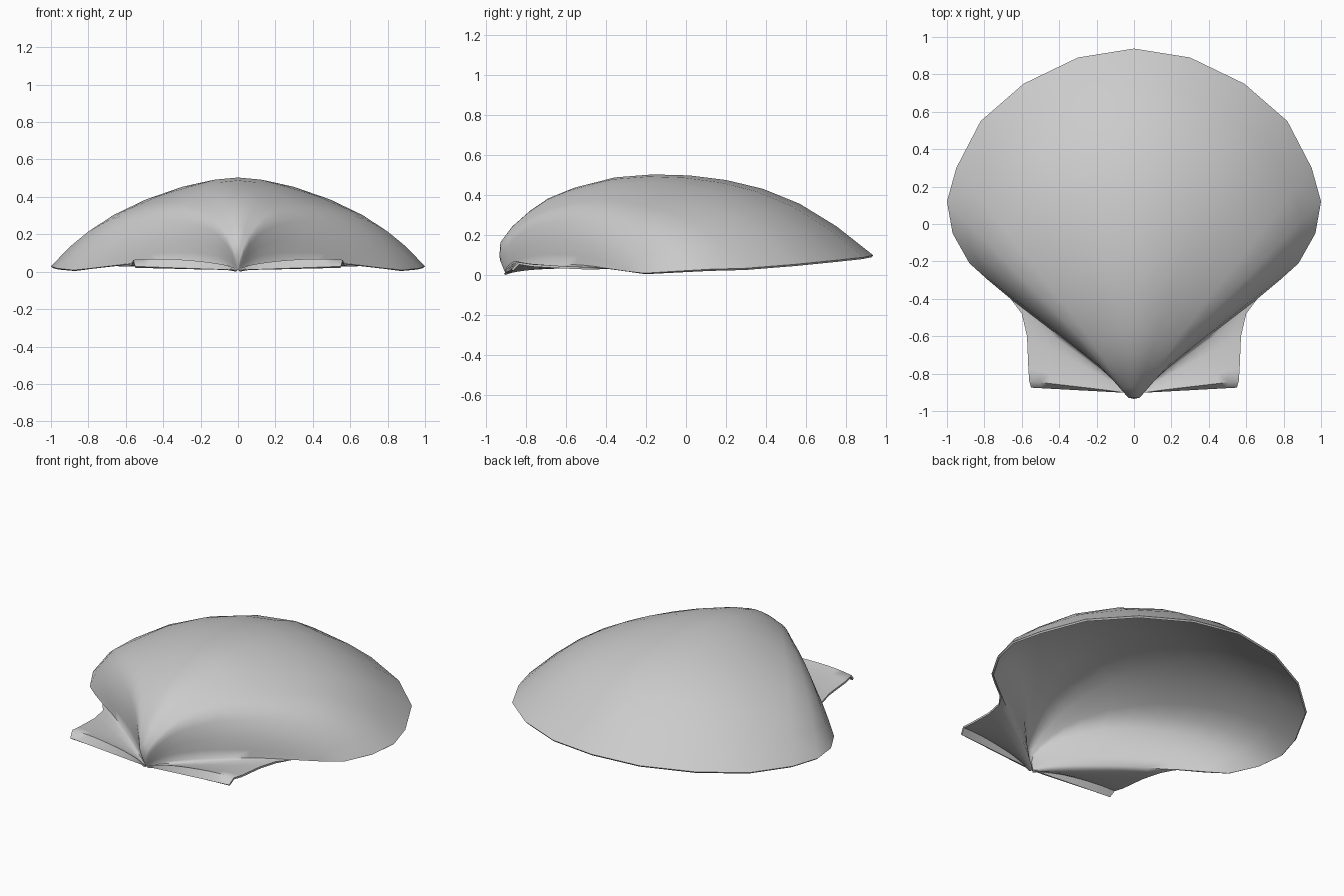
import bpy, bmesh, math

if "Cube" in bpy.data.objects:
    bpy.data.objects.remove(bpy.data.objects["Cube"])

BEAK_Y, BEAK_Z = -0.905, 0.015

# Rim points of one half: x, y, z, and how strongly that ray follows the central arch
RIM = [
    (0.00, 0.938, 0.105, 1.00), (0.30, 0.89, 0.095, 0.985), (0.59, 0.75, 0.08, 0.93),
    (0.82, 0.55, 0.06, 0.85), (0.95, 0.30, 0.04, 0.77), (1.00, 0.12, 0.035, 0.69),
    (0.97, -0.05, 0.025, 0.57), (0.88, -0.21, 0.015, 0.36), (0.78, -0.30, 0.025, 0.20),
    (0.66, -0.40, 0.04, 0.07), (0.60, -0.48, 0.045, 0.04), (0.572, -0.60, 0.05, 0.03),
    (0.565, -0.77, 0.06, 0.05), (0.56, -0.84, 0.07, 0.06), (0.55, -0.875, 0.035, 0.0),
]

# Central arch from beak to rim: fraction along ray, height, forward bulge
ARCH = [
    (0.012, 0.10, -0.052), (0.03, 0.17, -0.08), (0.06, 0.25, -0.075),
    (0.10, 0.33, -0.058), (0.14, 0.39, -0.043), (0.20, 0.443, -0.024),
    (0.30, 0.495, -0.004), (0.40, 0.51, 0), (0.50, 0.505, 0), (0.60, 0.482, 0),
    (0.70, 0.438, 0), (0.80, 0.363, 0), (0.90, 0.25, 0), (1.0, 0.105, 0),
]


def base(t, rim_z):
    return BEAK_Z + (rim_z - BEAK_Z) * t


# Half shell: fan of rays from the beak, body and ear in one sheet
bm = bmesh.new()
beak = bm.verts.new((0, BEAK_Y, BEAK_Z))
rays = []
for x, y, z, k in RIM:
    ray = []
    for t, h, bulge in ARCH:
        height = base(t, z) + k * (h - base(t, RIM[0][2]))
        ray.append(bm.verts.new((x * t, BEAK_Y + (y - BEAK_Y) * t + bulge * k, height)))
    rays.append(ray)
for a, b in zip(rays, rays[1:]):
    bm.faces.new((beak, b[0], a[0]))
    for i in range(len(ARCH) - 1):
        bm.faces.new((a[i], b[i], b[i + 1], a[i + 1]))
bmesh.ops.recalc_face_normals(bm, faces=bm.faces)
# Outer side faces upward
if sum(f.normal.z * f.calc_area() for f in bm.faces) < 0:
    bmesh.ops.reverse_faces(bm, faces=bm.faces)
mesh = bpy.data.meshes.new("scallop_shell")
bm.to_mesh(mesh)
bm.free()
shell = bpy.data.objects.new("scallop_shell", mesh)
bpy.context.collection.objects.link(shell)

# Mirror the half and give the sheet a thin wall
mirror = shell.modifiers.new("mirror", 'MIRROR')
mirror.merge_threshold = 0.0005
wall = shell.modifiers.new("wall", 'SOLIDIFY')
wall.thickness = 0.012
wall.offset = -1

bpy.context.view_layer.objects.active = shell
shell.select_set(True)
for name in ("mirror", "wall"):
    bpy.ops.object.modifier_apply(modifier=name)
bpy.ops.object.shade_smooth_by_angle(angle=math.radians(60))

# Rest the shell on the ground
low = min(v.co.z for v in shell.data.vertices)
for v in shell.data.vertices:
    v.co.z -= low
